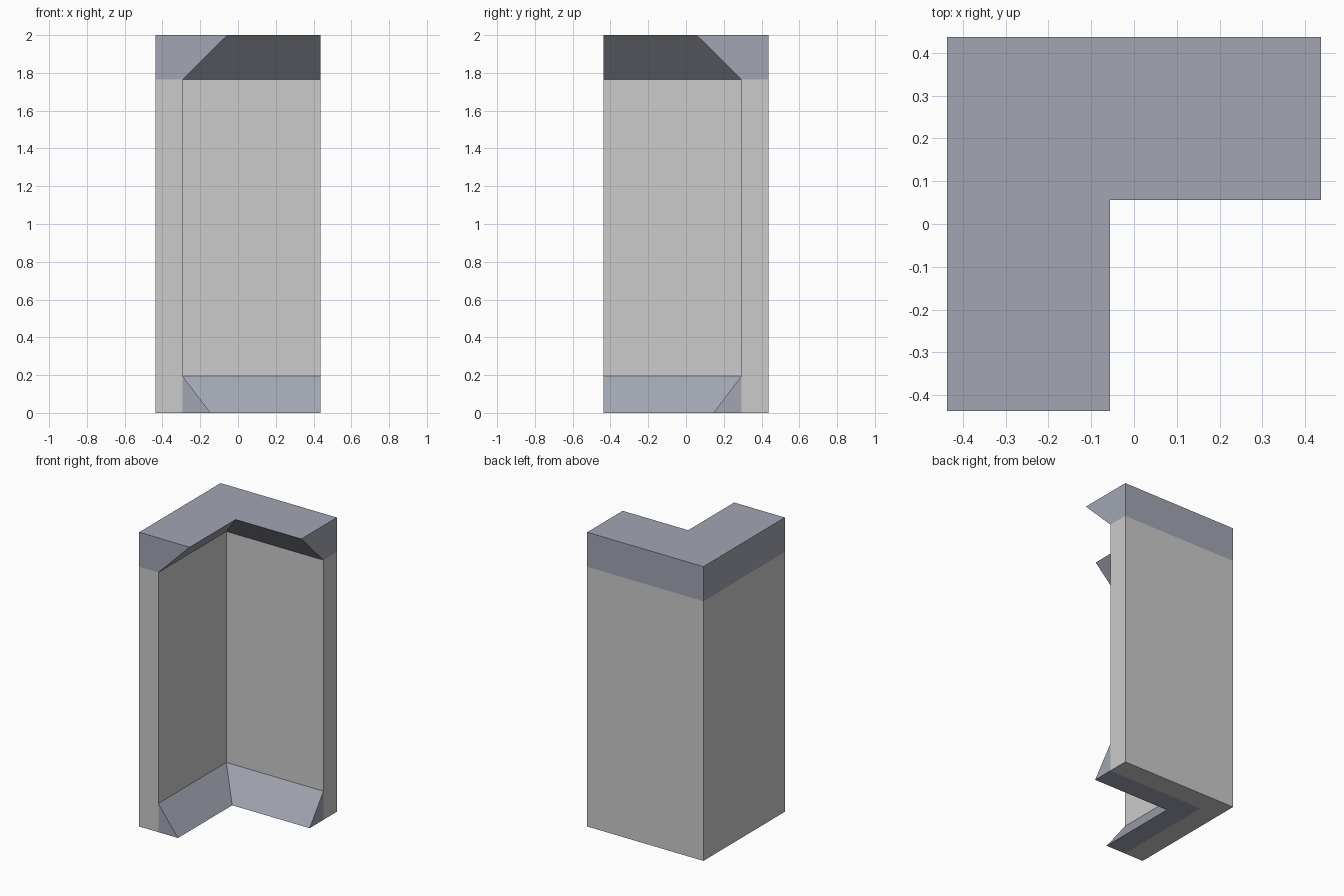
import bpy, bmesh

if "Cube" in bpy.data.objects:
    bpy.data.objects.remove(bpy.data.objects["Cube"])

H = 0.437        # half footprint
INNER = 0.293    # wall's inner face offset
CORNICE_Z = 1.765

trim = bpy.data.materials.new("slate_trim")
trim.diffuse_color = (0.36, 0.38, 0.45, 1)
trim.use_nodes = True
trim.node_tree.nodes["Principled BSDF"].inputs["Base Color"].default_value = trim.diffuse_color


def corner_sweep(name, profile, material=None):
    """Sweep an (offset, z) profile around the mitred L-shaped corner."""
    bm = bmesh.new()
    rows = [[bm.verts.new(p) for p in ((-d, -H, z), (-d, d, z), (H, d, z))]
            for d, z in profile]
    for a, b in zip(rows, rows[1:] + rows[:1]):
        for i in range(2):
            bm.faces.new((a[i], a[i + 1], b[i + 1], b[i]))
    for i in (0, 2):
        bm.faces.new([r[i] for r in rows])
    bmesh.ops.recalc_face_normals(bm, faces=bm.faces)
    mesh = bpy.data.meshes.new(name)
    bm.to_mesh(mesh)
    bm.free()
    obj = bpy.data.objects.new(name, mesh)
    bpy.context.collection.objects.link(obj)
    if material:
        mesh.materials.append(material)
    return obj


# Plain corner wall
corner_sweep("corner_wall", [(H, 0), (INNER, 0), (INNER, CORNICE_Z), (H, CORNICE_Z)])
# Cornice capping the wall, flaring inward to the top
corner_sweep("cornice", [(H, CORNICE_Z), (INNER, CORNICE_Z), (0.056, 2), (H, 2)], trim)
# Sloped skirting along the inner foot of the wall
corner_sweep("skirting", [(INNER, 0), (0.145, 0), (INNER, 0.195)], trim)
